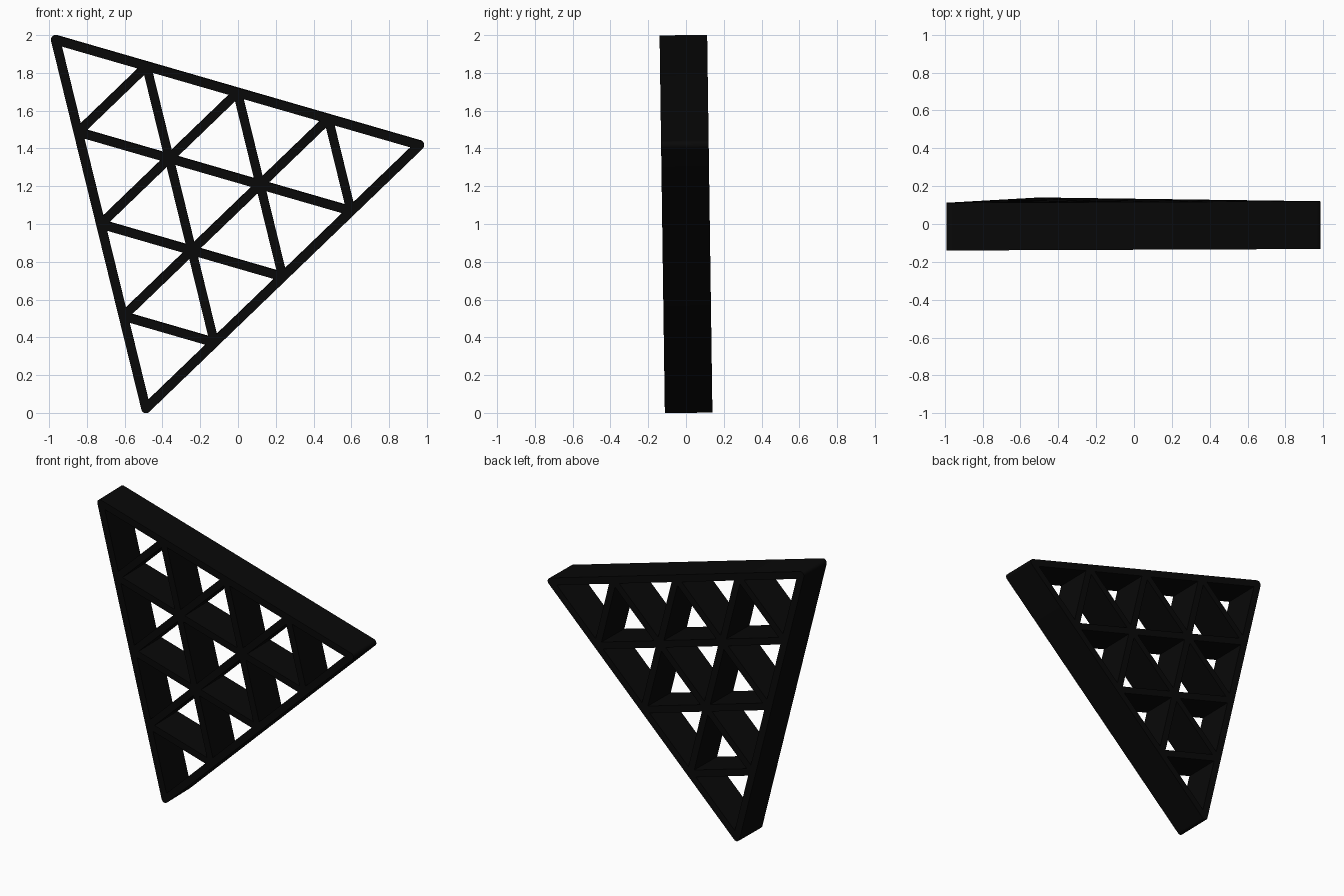
import bpy, math
from mathutils import Vector

if "Cube" in bpy.data.objects:
    bpy.data.objects.remove(bpy.data.objects["Cube"])

# Triangle corner centre lines (x, z - 1)
A, B, C = Vector((-0.965, 0.975)), Vector((0.96, 0.418)), Vector((-0.487, -0.975))
N, WIDTH, DEPTH = 4, 0.047, 0.252

curve = bpy.data.curves.new("triangle_lattice", 'CURVE')
curve.dimensions = '2D'
curve.fill_mode = 'BOTH'
curve.extrude = DEPTH / 2


def add_loop(pts):
    s = curve.splines.new('POLY')
    s.points.add(len(pts) - 1)
    for p, co in zip(s.points, pts):
        p.co = (co.x, co.y, 0, 1)
    s.use_cyclic_u = True


def node(i, j):
    return A + (B - A) * i / N + (C - A) * j / N


# Outer frame outline with rounded corners
outline, corners, r = [], (A, C, B), 0.025
for k in range(3):
    p, q = corners[k - 1], corners[k]
    d = q - p
    start = math.atan2(-d.x, d.y)
    for t in range(9):
        a = start + math.radians(120) * t / 8
        outline.append(q + Vector((math.cos(a), math.sin(a))) * r)
add_loop(outline)

# Triangular openings, inset by half the bar width
side = (B - A).length / N
scale = 1 - (WIDTH / 2) / (side / (2 * math.sqrt(3)))
for i in range(N):
    for j in range(N - i):
        cells = [(node(i, j), node(i + 1, j), node(i, j + 1))]
        if i + j < N - 1:
            cells.append((node(i + 1, j), node(i + 1, j + 1), node(i, j + 1)))
        for cell in cells:
            m = (cell[0] + cell[1] + cell[2]) / 3
            add_loop([m + (v - m) * scale for v in cell])

# Stand the lattice upright with its slight lean
obj = bpy.data.objects.new("triangle_lattice", curve)
bpy.context.collection.objects.link(obj)
obj.location = (0, 0, 1)
obj.rotation_euler = (math.radians(90.8), 0, 0)
bpy.context.view_layer.objects.active = obj
obj.select_set(True)
bpy.ops.object.convert(target='MESH')
obj = bpy.context.view_layer.objects.active
obj.name = "triangle_lattice"

# Black finish
mat = bpy.data.materials.new("black")
mat.diffuse_color = (0.0025, 0.0025, 0.0025, 1)
mat.use_nodes = True
mat.node_tree.nodes["Principled BSDF"].inputs["Base Color"].default_value = mat.diffuse_color
obj.data.materials.clear()
obj.data.materials.append(mat)
bpy.ops.object.shade_smooth_by_angle(angle=math.radians(30))
